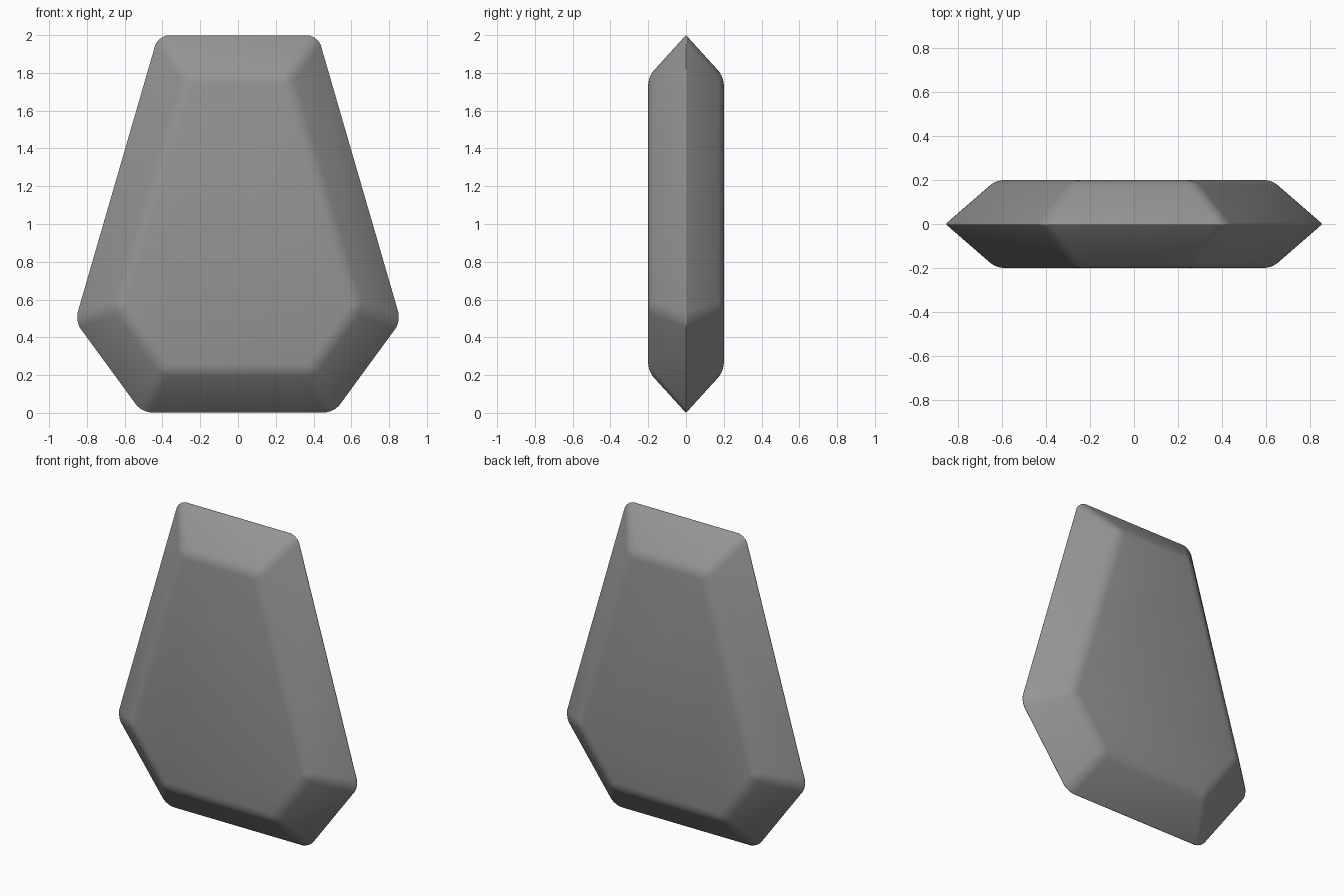
import bpy
import bmesh

cube = bpy.data.objects.get("Cube")
if cube:
    bpy.data.objects.remove(cube, do_unlink=True)

stone = bpy.data.materials.new("grey stone")
stone.use_nodes = True
grey = (0.3, 0.3, 0.3, 1)
stone.diffuse_color = grey
stone.node_tree.nodes["Principled BSDF"].inputs["Base Color"].default_value = grey

# Half outlines (x, z) of the wide girdle and the flat faces, bottom to top
GIRDLE = [(0.51, 0), (0.865, 0.485), (0.425, 2)]
TABLE = [(0.39, 0.22), (0.635, 0.56), (0.27, 1.78)]
DEPTH = 0.2


def add_ring(bm, half, y):
    """Mirror a half outline into a closed ring of vertices."""
    points = half + [(-x, z) for x, z in reversed(half)]
    return [bm.verts.new((x, y, z)) for x, z in points]


# Faceted slab: flat front and back joined to the girdle by sloping facets
bm = bmesh.new()
girdle = add_ring(bm, GIRDLE, 0)
for side in (-1, 1):
    table = add_ring(bm, TABLE, side * DEPTH)
    bm.faces.new(table)
    for i in range(len(table)):
        j = (i + 1) % len(table)
        bm.faces.new((table[i], table[j], girdle[j], girdle[i]))
bmesh.ops.recalc_face_normals(bm, faces=bm.faces)

# Broad soft edges everywhere except the crisp girdle
weight = bm.edges.layers.float.new("bevel_weight_edge")
for edge in bm.edges:
    on_girdle = all(v in girdle for v in edge.verts)
    edge[weight] = 0.12 if on_girdle else 1

mesh = bpy.data.meshes.new("gem_body")
bm.to_mesh(mesh)
bm.free()
mesh.materials.append(stone)
body = bpy.data.objects.new("gem_body", mesh)
bpy.context.collection.objects.link(body)

bevel = body.modifiers.new("soft edges", 'BEVEL')
bevel.limit_method = 'WEIGHT'
bevel.width = 0.04
bevel.segments = 3

bpy.context.view_layer.objects.active = body
body.select_set(True)
bpy.ops.object.modifier_apply(modifier=bevel.name)
bpy.ops.object.shade_smooth_by_angle(angle=0.7)
